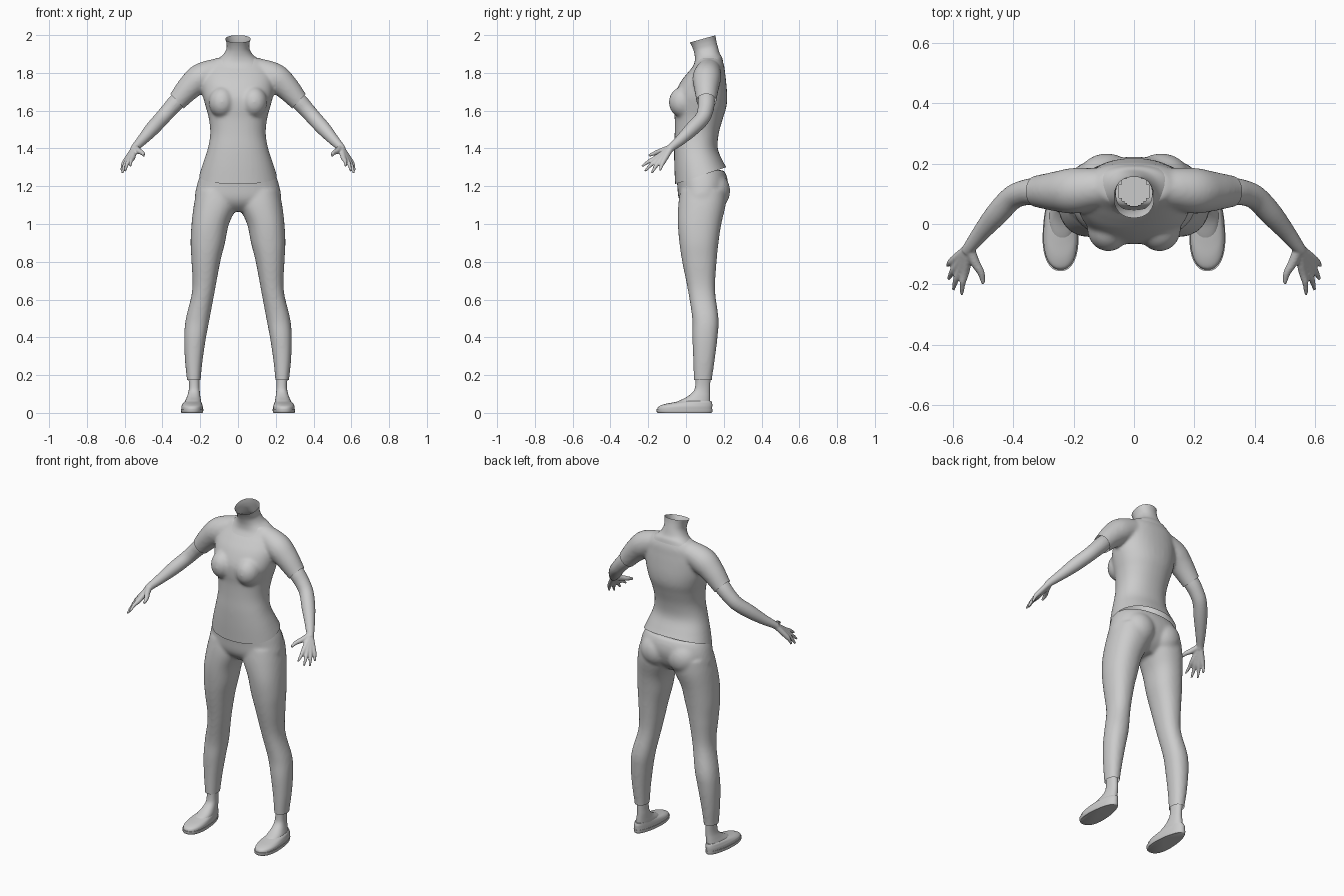
import bpy, bmesh, math
from mathutils import Vector, Matrix

if "Cube" in bpy.data.objects:
    bpy.data.objects.remove(bpy.data.objects["Cube"])


def spline(rows, steps=5):
    """Catmull-Rom interpolation through rows of numbers."""
    out, last = [], len(rows) - 1
    for i in range(last):
        p = [rows[max(0, min(last, i + k))] for k in (-1, 0, 1, 2)]
        for s in range(steps):
            t = s / steps
            out.append([0.5 * (2 * b + (c - a) * t + (2 * a - 5 * b + 4 * c - d) * t * t
                               + (3 * b - a - 3 * c + d) * t ** 3) for a, b, c, d in zip(*p)])
    return out + [list(rows[-1])]


def skin(bm, rings, caps=True):
    loops = [[bm.verts.new(p) for p in r] for r in rings]
    n = len(loops[0])
    for a, b in zip(loops, loops[1:]):
        for i in range(n):
            bm.faces.new((a[i], a[(i + 1) % n], b[(i + 1) % n], b[i]))
    if caps:
        bm.faces.new(loops[0][::-1])
        bm.faces.new(loops[-1])


def stack(bm, rows, egg=0.0, caps=True, steps=5, n=36):
    """Loft of level sections: z, centre x, half width, front y, back y, tilt."""
    rings = []
    for z, cx, hx, yf, yb, tilt in spline(rows, steps):
        ring, hy = [], (yb - yf) / 2
        for i in range(n):
            a = math.tau * i / n
            c, s = [math.copysign(abs(v) ** 0.9, v) for v in (math.cos(a), math.sin(a))]
            ring.append((cx + hx * s * (1 - egg * c), (yf + yb) / 2 + hy * c, z + tilt * hy * c))
        rings.append(ring)
    skin(bm, rings, caps)


def tube(bm, rows, n=20):
    """Round limb along points: x, y, z, radius."""
    pts, rings = spline(rows), []
    for i, p in enumerate(pts):
        d = Vector(pts[min(i + 1, len(pts) - 1)][:3]) - Vector(pts[max(i - 1, 0)][:3])
        q = d.to_track_quat('Z', 'Y')
        rings.append([Vector(p[:3]) + q @ Vector((p[3] * math.cos(math.tau * k / n),
                                                 p[3] * math.sin(math.tau * k / n), 0)) for k in range(n)])
    skin(bm, rings)


def ball(bm, centre, size):
    bmesh.ops.create_uvsphere(bm, u_segments=28, v_segments=18, radius=1,
                              matrix=Matrix.Translation(centre) @ Matrix.Diagonal((*size, 1)))


def mirror(bm):
    new = bmesh.ops.duplicate(bm, geom=bm.verts[:] + bm.edges[:] + bm.faces[:])['geom']
    bmesh.ops.scale(bm, vec=(-1, 1, 1), verts=[g for g in new if isinstance(g, bmesh.types.BMVert)])


def finish(name, bm, voxel=0, relax=8):
    bmesh.ops.recalc_face_normals(bm, faces=bm.faces[:])
    me = bpy.data.meshes.new(name)
    bm.to_mesh(me)
    bm.free()
    ob = bpy.data.objects.new(name, me)
    bpy.context.collection.objects.link(ob)
    bpy.ops.object.select_all(action='DESELECT')
    ob.select_set(True)
    bpy.context.view_layer.objects.active = ob
    if voxel:
        m = ob.modifiers.new('fuse', 'REMESH')
        m.mode, m.voxel_size = 'VOXEL', voxel
        m = ob.modifiers.new('relax', 'SMOOTH')
        m.factor, m.iterations = 0.5, relax
        bpy.ops.object.convert(target='MESH')
    bpy.ops.object.shade_smooth_by_angle(angle=math.radians(50))
    return ob


def trim(ob, cuts, hole=None):
    """Cut crisp open hems; each cut is point, outward normal, region test."""
    bm = bmesh.new()
    bm.from_mesh(ob.data)
    for co, no, test in cuts:
        faces = [f for f in bm.faces if test(f.calc_center_median())]
        geom = faces + list({e for f in faces for e in f.edges}) + list({v for f in faces for v in f.verts})
        bmesh.ops.bisect_plane(bm, geom=geom, plane_co=co, plane_no=no, clear_outer=True)
    if hole:
        bmesh.ops.delete(bm, geom=[f for f in bm.faces if hole(f.calc_center_median())], context='FACES')
    bm.to_mesh(ob.data)
    bm.free()


# Shirt: sleeves and bust mirrored, fused with the torso
bm = bmesh.new()
tube(bm, [(.08, .12, 1.815, .06), (.13, .118, 1.805, .068), (.2, .11, 1.772, .076),
          (.26, .108, 1.72, .066), (.322, .108, 1.65, .053), (.36, .108, 1.61, .05)])
ball(bm, (.085, -.015, 1.645), (.07, .076, .082))
mirror(bm)
stack(bm, [(1.18, 0, .222, -.055, .242, .2), (1.245, 0, .209, -.058, .226, .2), (1.32, 0, .186, -.062, .197, .08),
           (1.40, 0, .160, -.063, .168, 0), (1.48, 0, .147, -.060, .174, 0),
           (1.56, 0, .155, -.060, .196, 0), (1.62, 0, .171, -.066, .214, 0),
           (1.68, 0, .186, -.062, .218, 0), (1.75, 0, .190, -.030, .213, 0),
           (1.80, 0, .180, .008, .207, 0), (1.84, 0, .160, .042, .202, 0), (1.88, 0, .115, .065, .187, 0)])
shirt = finish('shirt', bm, .009)
trim(shirt, [((0, -.055, 1.212), (0, .33, -1), lambda p: p.z < 1.4)] +
     [((s * .322, 0, 1.65), (s * .73, 0, -.68), lambda p, s=s: p.x * s > .22 and p.z > 1.5) for s in (1, -1)],
     lambda p: p.z > 1.8 and (p.x / .05) ** 2 + ((p.y - .11) / .05) ** 2 < 1)

# Neck: open tube with a slanted rim
bm = bmesh.new()
stack(bm, [(1.835, 0, .150, .018, .196, .3), (1.865, 0, .118, .042, .190, .25), (1.892, 0, .082, .047, .178, .2),
           (1.925, 0, .062, .042, .168, .22), (1.955, 0, .061, .032, .160, .26),
           (1.98, 0, .067, .020, .156, .28)], caps=False)
finish('neck', bm)

# Trousers: legs and seat mirrored, fused with the hips
bm = bmesh.new()
stack(bm, [(1.18, .108, .11, -.03, .215, 0), (1.1, .119, .115, -.041, .21, 0), (1.0, .147, .099, -.043, .187, 0),
           (.9, .16, .091, -.035, .172, 0), (.8, .17, .076, -.02, .162, 0), (.65, .182, .06, .01, .154, 0),
           (.5, .213, .063, .033, .172, 0), (.4, .227, .058, .034, .167, 0),
           (.28, .234, .047, .038, .152, 0), (.18, .234, .037, .041, .138, 0), (.13, .234, .035, .043, .135, 0)])
ball(bm, (.09, .142, 1.175), (.1, .092, .1))
mirror(bm)
stack(bm, [(1.065, 0, .09, .02, .14, 0), (1.1, 0, .2, -.02, .18, 0), (1.14, 0, .228, -.04, .205, 0),
           (1.2, 0, .219, -.046, .222, 0), (1.25, 0, .204, -.05, .217, 0), (1.285, 0, .186, -.045, .2, 0)])
trousers = finish('trousers', bm, .009)
trim(trousers, [((0, 0, .175), (0, 0, -1), lambda p: p.z < .3)])

# Bare arms with hands: every finger runs from the wrist so the palm fuses
bm = bmesh.new()
wrist = (.545, -.078, 1.405, .017)
tube(bm, [(.27, .108, 1.705, .04), (.322, .108, 1.65, .045), (.365, .103, 1.603, .042), (.405, .085, 1.558, .04),
          (.455, .032, 1.503, .038), (.505, -.027, 1.447, .029), (.54, -.072, 1.41, .022),
          (.553, -.09, 1.393, .02)])
for knuckle, tip in [((.558, -.155, 1.352), (.570, -.234, 1.305)), ((.573, -.150, 1.342), (.598, -.217, 1.280)),
                     ((.586, -.138, 1.335), (.613, -.182, 1.269)), ((.595, -.118, 1.335), (.617, -.138, 1.283))]:
    mid = [a * .5 + b * .5 for a, b in zip(knuckle, tip)]
    tube(bm, [wrist, (*knuckle, .0145), (mid[0] + .003, mid[1], mid[2] + .004, .0105), (*tip, .006)], 12)
tube(bm, [wrist, (.527, -.125, 1.388, .016), (.506, -.162, 1.376, .012), (.499, -.197, 1.362, .007)], 12)
mirror(bm)
finish('arms', bm, .0045, 4)

# Feet and ankles
bm = bmesh.new()
stack(bm, [(.035, .24, .044, -.085, .127, 0), (.06, .238, .042, -.045, .127, 0), (.085, .235, .035, .005, .127, 0),
           (.115, .232, .029, .04, .127, 0), (.15, .232, .027, .05, .128, 0), (.21, .234, .03, .052, .13, 0)], egg=.15)
mirror(bm)
finish('feet', bm)

# Flat slip-on shoes: sole, then upper
bm = bmesh.new()
stack(bm, [(0, .243, .054, -.15, .135, 0), (.006, .243, .057, -.155, .139, 0), (.02, .243, .058, -.156, .14, 0)],
      egg=.2, steps=2)
stack(bm, [(.018, .243, .055, -.152, .138, 0), (.034, .243, .055, -.145, .139, 0), (.046, .242, .051, -.115, .139, 0),
           (.055, .241, .046, -.07, .137, 0), (.062, .239, .04, -.035, .135, 0)], egg=.2)
mirror(bm)
finish('shoes', bm)
